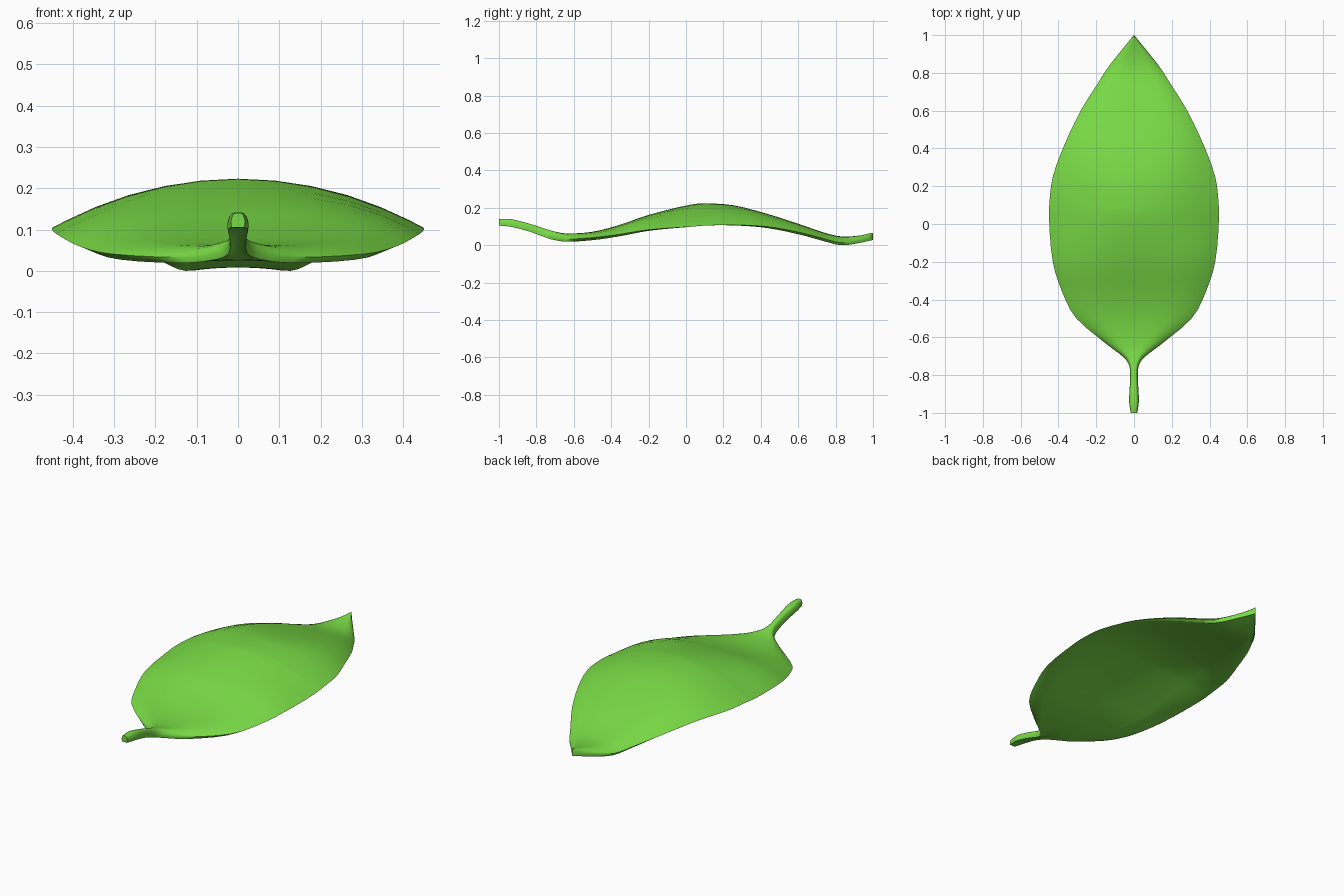
import bpy, bmesh, math

if "Cube" in bpy.data.objects:
    bpy.data.objects.remove(bpy.data.objects["Cube"])

# Leaf stations from stem end to tip: y, half width, top z on midline, low z of the margin
STATIONS = [
    (-1.00, .017, .143, .108), (-.94, .026, .143, .102), (-.85, .022, .122, .080),
    (-.76, .023, .093, .048), (-.71, .050, .078, .032), (-.64, .140, .066, .022),
    (-.50, .305, .075, .030), (-.36, .380, .110, .050), (-.20, .430, .165, .080),
    (.03, .450, .221, .102), (.12, .447, .226, .109), (.25, .430, .217, .109),
    (.42, .368, .175, .097), (.60, .282, .118, .062), (.74, .195, .070, .024),
    (.83, .137, .050, .003), (.92, .066, .054, .014), (1.00, .001, .070, .031),
]
THICK = .038
TOP_U = [0, .2, .4, .6, .78, .93]
LOW_U = [.93, .7, .45, .2, 0]


def smooth_rows(rows, n):
    """Run a curve through the stations."""
    out = []
    for i in range(len(rows) - 1):
        p1, p2 = rows[i], rows[i + 1]
        p0, p3 = rows[max(i - 1, 0)], rows[min(i + 2, len(rows) - 1)]
        d = p2[0] - p1[0]
        for k in range(n):
            t = k / n
            row = [p1[0] + d * t]
            for c in (1, 2, 3):
                m1 = (p2[c] - p0[c]) / (p2[0] - p0[0]) * d
                m2 = (p3[c] - p1[c]) / (p3[0] - p1[0]) * d
                row.append((2*t**3 - 3*t*t + 1) * p1[c] + (t**3 - 2*t*t + t) * m1
                           + (3*t*t - 2*t**3) * p2[c] + (t**3 - t*t) * m2)
            out.append(row)
    out.append(list(rows[-1]))
    return out


def section(y, w, top, low):
    """Closed arched cross-section with a rounded margin."""
    arch = max(0, top - low - THICK)
    s = min(1, arch / .08)
    edge = low + .4 * THICK * (1 - s)
    power = 2 + 3 * (1 - s)
    thick = min(THICK, top - low)
    half = [(w * u, top - (top - edge) * u ** power) for u in TOP_U]
    half.append((w, edge))
    half += [(w * u, top - thick - (top - thick - low) * (u / .93) ** 2) for u in LOW_U]
    ring = half + [(-x, z) for x, z in reversed(half[1:-1])]
    return [(x, y, z) for x, z in ring]


# Leaf blade and stem as one skin
bm = bmesh.new()
rings = [[bm.verts.new(p) for p in section(*row)] for row in smooth_rows(STATIONS, 3)]
for a, b in zip(rings, rings[1:]):
    for i in range(len(a)):
        j = (i + 1) % len(a)
        bm.faces.new((a[i], a[j], b[j], b[i]))
bm.faces.new(rings[0])
bm.faces.new(rings[-1])
bmesh.ops.recalc_face_normals(bm, faces=bm.faces)

# Rest the lowest point on the ground
low = min(v.co.z for v in bm.verts)
for v in bm.verts:
    v.co.z -= low
mesh = bpy.data.meshes.new("leaf")
bm.to_mesh(mesh)
bm.free()
leaf = bpy.data.objects.new("leaf", mesh)
bpy.context.collection.objects.link(leaf)

# Green colour
mat = bpy.data.materials.new("leaf_green")
mat.diffuse_color = (.19, .70, .06, 1)
mat.use_nodes = True
mat.node_tree.nodes["Principled BSDF"].inputs["Base Color"].default_value = mat.diffuse_color
mesh.materials.append(mat)

bpy.context.view_layer.objects.active = leaf
leaf.select_set(True)
bpy.ops.object.shade_smooth_by_angle(angle=math.radians(60))
